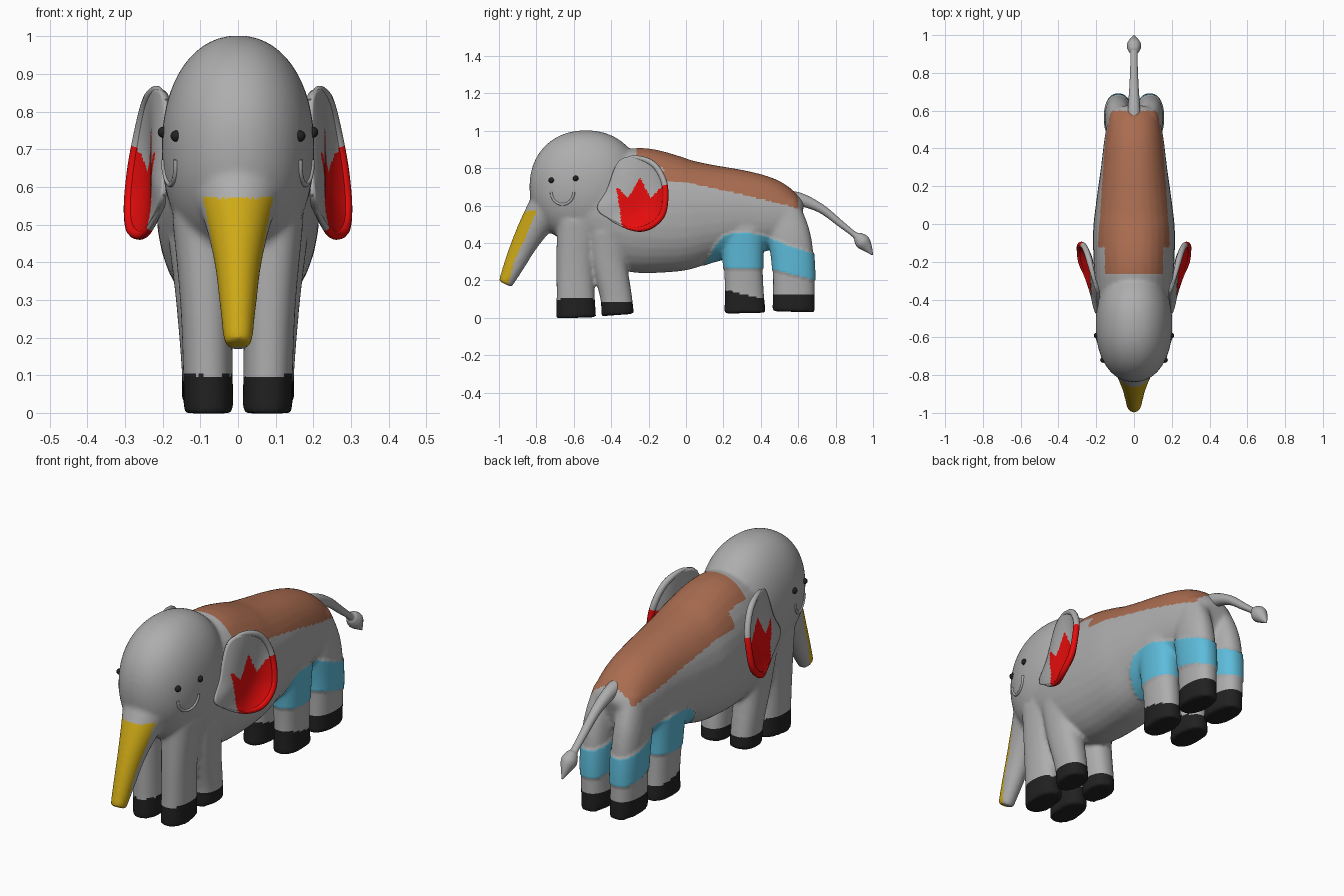
import bpy, bmesh, math
from mathutils import Vector
from mathutils.bvhtree import BVHTree

if "Cube" in bpy.data.objects:
    bpy.data.objects.remove(bpy.data.objects["Cube"])


def material(name, r, g, b):
    m = bpy.data.materials.new(name)
    m.use_nodes = True
    m.diffuse_color = (r, g, b, 1)
    m.node_tree.nodes["Principled BSDF"].inputs["Base Color"].default_value = (r, g, b, 1)
    return m


GREY = material("grey skin", .42, .42, .42)
BROWN = material("brown saddle", .40, .15, .08)
YELLOW = material("yellow trunk", .62, .40, .008)
BLUE = material("blue band", .11, .50, .70)
RED = material("red ear", .85, .004, .004)
BLACK = material("black hooves", .015, .015, .015)


def interp(x, points):
    """Piecewise linear height along a list of points."""
    for (x0, z0), (x1, z1) in zip(points, points[1:]):
        if x <= x1:
            return z0 + (z1 - z0) * max(0, (x - x0) / (x1 - x0))
    return points[-1][1]


def spline(points, steps, closed=False):
    """Smooth path through points of any dimension."""
    p = [Vector(q) for q in points]
    n = len(p)
    at = (lambda i: p[i % n]) if closed else (lambda i: p[min(max(i, 0), n - 1)])
    out = []
    for i in range(n if closed else n - 1):
        a, b, c, d = at(i - 1), at(i), at(i + 1), at(i + 2)
        for k in range(steps):
            t = k / steps
            out.append(b + (c - a) * (t / 2) + (a * 2 - b * 5 + c * 4 - d) * (t * t / 2)
                       + (b * 3 - a - c * 3 + d) * (t ** 3 / 2))
    return out if closed else out + [p[-1]]


def skin(bm, rings, cap_both=True):
    """Join closed rings of points into a surface."""
    rows = [[bm.verts.new(c) for c in ring] for ring in rings]
    n = len(rows[0])
    for a, b in zip(rows, rows[1:]):
        for i in range(n):
            j = (i + 1) % n
            bm.faces.new((a[i], a[j], b[j], b[i]))
    bm.faces.new(rows[0][::-1])
    if cap_both:
        bm.faces.new(rows[-1])


def tube(bm, stations, power=2, sides=32):
    """Oval tube; each station is x, y, z, half width, half depth."""
    path = spline(stations, 5)
    rings = []
    for i, s in enumerate(path):
        d = path[min(i + 1, len(path) - 1)] - path[max(i - 1, 0)]
        normal = Vector((0, -d[2], d[1])).normalized()
        ring = []
        for k in range(sides):
            a = math.tau * k / sides
            u, v = (math.copysign(abs(f) ** (2 / power), f) for f in (math.cos(a), math.sin(a)))
            ring.append(Vector((s[0] + u * s[3], s[1], s[2])) + normal * v * s[4])
        rings.append(ring)
    skin(bm, rings)


def finish(name, bm, mats):
    bmesh.ops.recalc_face_normals(bm, faces=bm.faces)
    me = bpy.data.meshes.new(name)
    bm.to_mesh(me)
    bm.free()
    for m in mats:
        me.materials.append(m)
    ob = bpy.data.objects.new(name, me)
    bpy.context.collection.objects.link(ob)
    me.shade_smooth()
    return ob


def apply_modifiers(ob):
    bpy.ops.object.select_all(action='DESELECT')
    bpy.context.view_layer.objects.active = ob
    ob.select_set(True)
    for m in list(ob.modifiers):
        bpy.ops.object.modifier_apply(modifier=m.name)


# Torso, head, trunk and eight legs, melted into one skin
bm = bmesh.new()
tube(bm, [(0, -.66, .58, .13, .14), (0, -.55, .60, .18, .22), (0, -.3, .58, .208, .33),
          (0, -.05, .555, .217, .31), (0, .12, .56, .20, .265), (0, .3, .565, .175, .225),
          (0, .46, .55, .155, .19), (0, .57, .53, .13, .13), (0, .61, .52, .09, .08)], 2.2)
head = bmesh.ops.create_uvsphere(bm, u_segments=48, v_segments=32, radius=1)["verts"]
for v in head:
    v.co = [o + math.copysign(abs(c) ** .93, c) * r
            for c, o, r in zip(v.co, (0, -.535, .70), (.203, .302, .302))]
tube(bm, [(0, -.64, .68, .16, .15), (0, -.72, .60, .13, .12), (0, -.79, .52, .092, .09),
          (0, -.862, .40, .063, .07), (0, -.92, .28, .048, .055), (0, -.967, .18, .037, .039)])
for s in (1, -1):
    tube(bm, [(s * .078, -.587, 0, .066, .108), (s * .08, -.59, .12, .066, .102),
              (s * .084, -.593, .3, .07, .1), (s * .09, -.58, .52, .085, .11)], 2.3)
    tube(bm, [(s * .082, -.365, .015, .064, .088), (s * .084, -.375, .12, .066, .085),
              (s * .09, -.41, .3, .075, .095), (s * .1, -.42, .46, .085, .11)], 2.3)
    tube(bm, [(s * .084, .315, .025, .066, .112), (s * .085, .312, .14, .064, .104),
              (s * .088, .305, .3, .07, .105), (s * .09, .3, .48, .08, .12)], 2.3)
    tube(bm, [(s * .08, .575, .032, .066, .115), (s * .082, .577, .14, .066, .112),
              (s * .084, .573, .3, .07, .112), (s * .084, .55, .45, .07, .112),
              (s * .075, .50, .6, .06, .1)], 2.3)
body = finish("body", bm, [GREY, BROWN, YELLOW, BLUE, BLACK])
remesh = body.modifiers.new("melt", 'REMESH')
remesh.mode = 'VOXEL'
remesh.voxel_size = .01
soften = body.modifiers.new("soften", 'SMOOTH')
soften.iterations = 10
apply_modifiers(body)

# Painted regions of the body
band_top = [(.1, .29), (.15, .38), (.2, .44), (.28, .46), (.42, .44), (.55, .385), (.69, .34)]
band_low = [(.1, .20), (.2, .27), (.43, .26), (.5, .25), (.69, .2)]
saddle_edge = [(-.27, .73), (0, .725), (.3, .66), (.6, .585)]
hoof_top = [(-.48, .1), (-.47, .085), (.1, .085), (.2, .15), (.42, .1), (.47, .13), (.69, .125)]
trunk_back = [(.17, -.955), (.31, -.915), (.45, -.85), (.57, -.80)]


def body_colour(c):
    if c.z < interp(c.y, hoof_top):
        return 4
    if c.y > .1 and interp(c.y, band_low) < c.z < interp(c.y, band_top):
        return 3
    if c.z < .57 and c.y < interp(c.z, trunk_back):
        return 2
    saddle = -.265 < c.y < .6 and c.z > interp(c.y, saddle_edge)
    if saddle and (abs(c.x) < .155 or c.y > -.12):
        return 1
    return 0


bm = bmesh.new()
bm.from_mesh(body.data)
for f in bm.faces:
    f.material_index = body_colour(f.calc_center_median())
    f.smooth = True
bm.normal_update()
for v in {v for f in bm.faces if f.material_index == 3 for v in f.verts}:
    v.co += v.normal * .005
bm.to_mesh(body.data)
surface = BVHTree.FromBMesh(bm)
bm.free()


def on_skin(s, y, z):
    return surface.ray_cast(Vector((s, y, z)), Vector((-s, 0, 0)))[0]


# Tail with a pointed tuft
bm = bmesh.new()
tube(bm, [(0, .50, .64, .042, .04), (0, .6, .635, .034, .036), (0, .72, .585, .025, .024),
          (0, .83, .50, .02, .018), (0, .90, .445, .019, .016), (0, .92, .43, .03, .03),
          (0, .945, .405, .038, .04), (0, .97, .375, .024, .027), (0, .998, .336, .003, .003)], sides=20)
finish("tail", bm, [GREY])


def cord(name, points, radii, mats):
    """Round cord along a path, turned into a mesh."""
    cu = bpy.data.curves.new(name, 'CURVE')
    cu.dimensions = '3D'
    cu.bevel_depth = 1
    cu.bevel_resolution = 3
    cu.use_fill_caps = True
    sp = cu.splines.new('POLY')
    sp.points.add(len(points) - 1)
    for p, c, r in zip(sp.points, points, radii):
        p.co = (*c, 1)
        p.radius = r
    ob = bpy.data.objects.new(name, cu)
    bpy.context.collection.objects.link(ob)
    bpy.ops.object.select_all(action='DESELECT')
    bpy.context.view_layer.objects.active = ob
    ob.select_set(True)
    bpy.ops.object.convert(target='MESH')
    ob = bpy.context.object
    ob.data.materials.clear()
    for m in mats:
        ob.data.materials.append(m)
    ob.data.shade_smooth()
    return ob


# Ears: shallow bowls with a rolled rim and a crown-shaped red patch
rim = [(.19, -.36, .83), (.215, -.28, .858), (.24, -.18, .825), (.262, -.122, .74),
       (.28, -.11, .64), (.288, -.13, .545), (.28, -.2, .485), (.25, -.28, .475),
       (.22, -.38, .515), (.195, -.47, .58)]
crown = [(-.37, .70), (-.31, .64), (-.245, .75), (-.19, .64), (-.13, .70), (-.09, .72)]


def paint_ear(ob):
    for p in ob.data.polygons:
        _, y, z = p.center
        p.material_index = int(z < interp(y, crown) and y > -.37 + .14 * (.69 - z))


for s, side in ((1, "left"), (-1, "right")):
    flip = Vector((s, 1, 1))
    edge = spline(rim + [(.19, -.42, .68)], 9, True)
    centre = Vector((.222, -.27, .65))
    rings = []
    for k in range(1, 25):
        t = k / 24
        rings.append([Vector((centre.x + (e.x - centre.x) * t ** 3, *(centre + (e - centre) * t).yz)) * flip
                      for e in edge])
    bm = bmesh.new()
    skin(bm, rings, cap_both=False)
    ear = finish(side + "_ear", bm, [GREY, RED])
    shell = ear.modifiers.new("thickness", 'SOLIDIFY')
    shell.thickness = .02
    shell.offset = 0
    apply_modifiers(ear)
    paint_ear(ear)
    path = [p * flip for p in spline(rim, 9)]
    n = len(path) - 1
    radii = [.004 + .012 * min(1, 5 * i / n, 3 * (n - i) / n) for i in range(n + 1)]
    paint_ear(cord(side + "_ear_rim", path, radii, [GREY, RED]))

    # Two eyes and a smile on each cheek
    for name, y, z in (("front", -.72, .735), ("rear", -.59, .745)):
        bm = bmesh.new()
        bmesh.ops.create_uvsphere(bm, u_segments=16, v_segments=10, radius=.015)
        bmesh.ops.translate(bm, verts=bm.verts, vec=on_skin(s, y, z))
        finish(f"{side}_{name}_eye", bm, [BLACK])
    arc = [math.pi * (1 + i / 16) for i in range(17)]
    mouth = [on_skin(s, -.66 + .06 * math.cos(a), .672 + .066 * math.sin(a)) for a in arc]
    cord(side + "_smile", mouth, [.007] * 17, [GREY])
